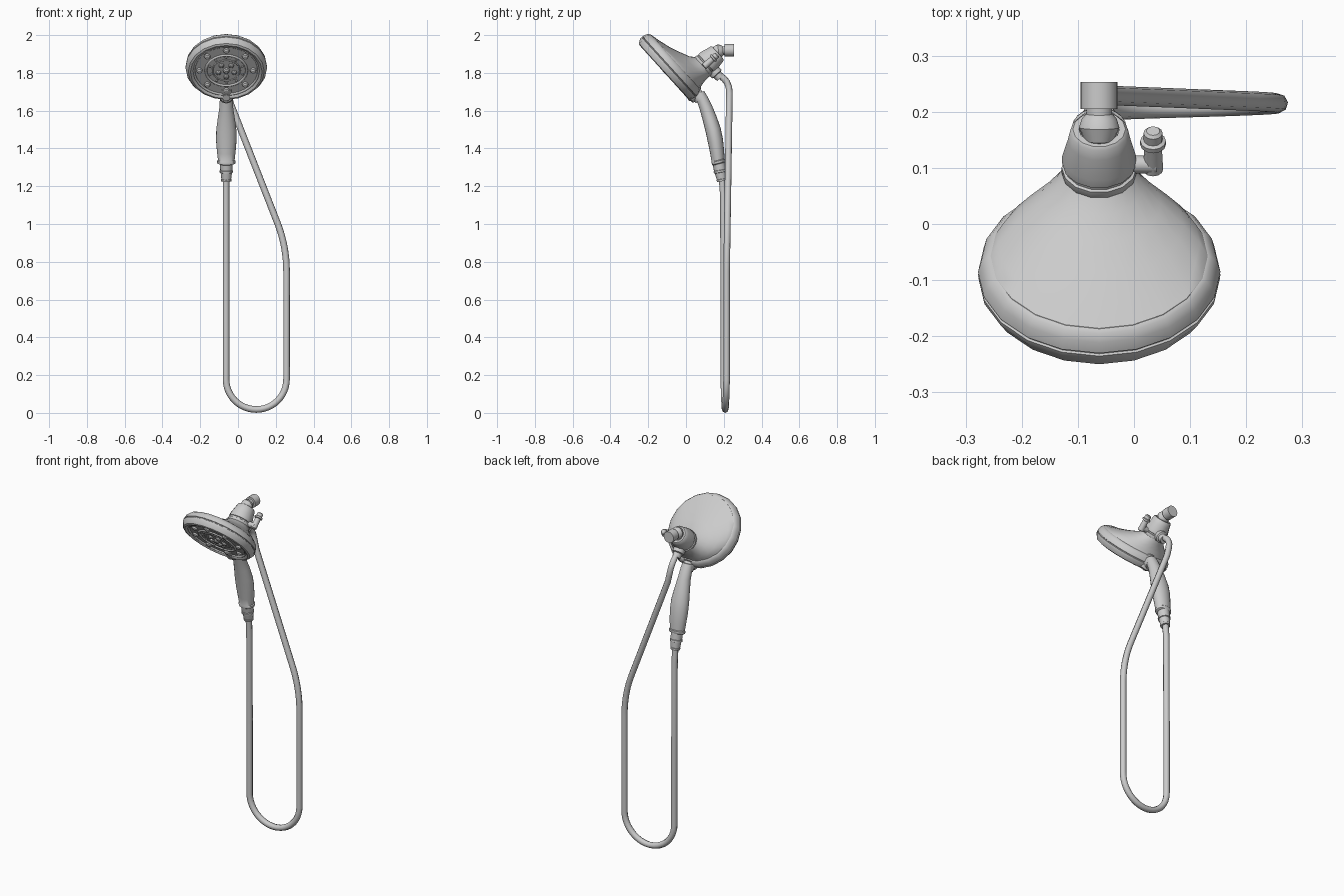
import bpy, bmesh, math
from mathutils import Vector, Matrix

cube = bpy.data.objects.get("Cube")
if cube:
    bpy.data.objects.remove(cube)

metal = bpy.data.materials.new("satin_grey")
metal.use_nodes = True
GREY = (0.6, 0.6, 0.6, 1)
metal.diffuse_color = GREY
metal.node_tree.nodes["Principled BSDF"].inputs["Base Color"].default_value = GREY

CX = -0.062                                  # centre plane of head and handle
AX = Vector((0, 0.74, 0.67)).normalized()    # shower axis, face to back
DN = Vector((0, 0.67, -0.74)).normalized()   # down along the face
X = Vector((1, 0, 0))
HEAD = Vector((CX, -0.095, 1.825))           # middle of the head rim


def head_pt(x, v, w):
    """Point in head space: across, down the face, along the axis."""
    return HEAD + X * x + DN * v + AX * w


def finish(ob, angle=35):
    ob.data.materials.clear()
    ob.data.materials.append(metal)
    bpy.ops.object.select_all(action='DESELECT')
    ob.select_set(True)
    bpy.context.view_layer.objects.active = ob
    bpy.ops.object.shade_smooth_by_angle(angle=math.radians(angle))
    return ob


def loft(name, rings, sides=16):
    """Skin rings of (centre, half-axis u, half-axis v), closed at both ends."""
    bm = bmesh.new()
    loops = []
    for c, u, v in rings:
        loops.append([bm.verts.new(c + u * math.cos(t) + v * math.sin(t))
                      for t in (2 * math.pi * i / sides for i in range(sides))])
    for a, b in zip(loops, loops[1:]):
        for i in range(sides):
            j = (i + 1) % sides
            bm.faces.new((a[i], a[j], b[j], b[i]))
    bm.faces.new(loops[0][::-1])
    bm.faces.new(loops[-1])
    bmesh.ops.recalc_face_normals(bm, faces=bm.faces)
    me = bpy.data.meshes.new(name)
    bm.to_mesh(me)
    bm.free()
    ob = bpy.data.objects.new(name, me)
    bpy.context.collection.objects.link(ob)
    return finish(ob)


def turned(name, origin, axis, profile, sides=16):
    """Turned part: profile of (distance along axis, radius)."""
    axis = Vector(axis).normalized()
    ref = X if abs(axis.x) < 0.9 else Vector((0, 0, 1))
    v = axis.cross(ref).normalized()
    u = v.cross(axis)
    return loft(name, [(Vector(origin) + axis * t, u * r, v * r) for t, r in profile], sides)


def ring(name, centre, radius, thick):
    rot = AX.to_track_quat('Z', 'Y').to_euler()
    bpy.ops.mesh.primitive_torus_add(major_radius=radius, minor_radius=thick, location=centre,
                                     rotation=rot, major_segments=32, minor_segments=8)
    ob = bpy.context.object
    ob.name = name
    return finish(ob, 60)


def tube(name, points, radius):
    cu = bpy.data.curves.new(name, 'CURVE')
    cu.dimensions = '3D'
    cu.bevel_depth = radius
    cu.bevel_resolution = 2
    cu.use_fill_caps = True
    sp = cu.splines.new('POLY')
    sp.points.add(len(points) - 1)
    for p, co in zip(sp.points, points):
        p.co = (*co, 1)
    ob = bpy.data.objects.new(name, cu)
    bpy.context.collection.objects.link(ob)
    bpy.ops.object.select_all(action='DESELECT')
    ob.select_set(True)
    bpy.context.view_layer.objects.active = ob
    bpy.ops.object.convert(target='MESH')
    return finish(bpy.context.object, 50)


# Head rim with a shallow dished face and a groove round the side
turned("head_rim", HEAD, AX, [
    (-0.018, 0.012), (-0.018, 0.172), (-0.026, 0.178), (-0.031, 0.190), (-0.027, 0.201),
    (-0.004, 0.215), (0.006, 0.216), (0.008, 0.212), (0.011, 0.212), (0.013, 0.216),
    (0.034, 0.211), (0.047, 0.201), (0.052, 0.192)], 20)

# Back shell sweeping down into the off-centre neck: (w, v, half-width, half-height)
loft("head_back", [(head_pt(0, v, w), X * rx, DN * ry) for w, v, rx, ry in [
    (0.045, 0.0, 0.197, 0.197), (0.052, 0.0, 0.193, 0.193), (0.062, 0.022, 0.180, 0.168),
    (0.080, 0.052, 0.150, 0.133), (0.104, 0.080, 0.110, 0.100),
    (0.125, 0.104, 0.080, 0.076), (0.146, 0.117, 0.064, 0.063)]], 20)

# Spray face: raised rings, outer nozzles and central cluster
ring("face_outer_ring", head_pt(0, 0, -0.018), 0.172, 0.007)
ring("face_inner_ring", head_pt(0, 0, -0.018), 0.108, 0.007)
ring("face_centre_ring", head_pt(0, 0, -0.018), 0.073, 0.004)


def nozzles(name, count, radius, size, height, sides, start):
    for i in range(count):
        t = start + 2 * math.pi * i / count
        turned(f"{name}_{i + 1}", head_pt(radius * math.cos(t), radius * math.sin(t), -0.016), -AX,
               [(0, size), (height * 0.7, size * 0.85), (height, size * 0.5)], sides)


nozzles("outer_nozzle", 8, 0.142, 0.018, 0.014, 10, 0)
nozzles("centre_nozzle", 5, 0.044, 0.015, 0.014, 8, math.pi / 2)
nozzles("middle_nozzle", 1, 0.0, 0.018, 0.016, 10, 0)
nozzles("small_nozzle", 10, 0.090, 0.006, 0.008, 6, 0.3)

# Ball-joint holder behind the neck, with collars
neck = head_pt(0, 0.117, 0.140)
turned("joint_holder", neck, AX, [
    (0, 0.064), (0.006, 0.067), (0.018, 0.067), (0.020, 0.062), (0.026, 0.062), (0.028, 0.066),
    (0.045, 0.066), (0.085, 0.056), (0.105, 0.052), (0.110, 0.047), (0.110, 0.036),
    (0.092, 0.033)], 14)
turned("joint_ball", (CX, 0.172, 1.915), (0, 1, 0.1), [
    (-0.035, 0.01), (-0.025, 0.026), (0, 0.036), (0.016, 0.031), (0.024, 0.023), (0.040, 0.023)], 16)
turned("wall_pipe", (CX, 0.205, 1.92), (0, 1, 0), [(0, 0.033), (0.048, 0.033)], 20)

# Diverter lever on the side of the holder
turned("lever_stem", (-0.02, 0.106, 1.845), X, [
    (0, 0.016), (0.045, 0.016), (0.060, 0.016), (0.064, 0.012)], 12)
turned("lever", (0.034, 0.094, 1.832), AX, [
    (0, 0.012), (0.004, 0.018), (0.050, 0.016), (0.062, 0.016), (0.064, 0.023),
    (0.073, 0.023), (0.076, 0.017), (0.092, 0.017), (0.097, 0.012)], 12)

# Hose outlet under the holder
turned("hose_outlet", (CX, 0.125, 1.835), DN, [
    (0, 0.028), (0.030, 0.028), (0.034, 0.034), (0.056, 0.034), (0.060, 0.025), (0.085, 0.023)], 12)

# Socket joining head and handle
turned("handle_socket", (CX, 0.010, 1.735), (0, 0.55, -0.60), [
    (0, 0.045), (0.050, 0.045), (0.058, 0.042), (0.062, 0.034), (0.10, 0.034)], 16)
turned("socket_button", (CX, 0.045, 1.690), (0, -0.75, -0.45), [
    (0, 0.038), (0.030, 0.038), (0.036, 0.032), (0.036, 0.024), (0.045, 0.018)], 14)

# Handle: (y, z, half-width, half-depth)
TILT = Vector((0, 0.95, 0.25)).normalized()
loft("handle", [(Vector((CX, y, z)), X * rx, TILT * ry) for y, z, rx, ry in [
    (0.070, 1.697, 0.031, 0.027), (0.085, 1.665, 0.034, 0.031), (0.104, 1.620, 0.036, 0.034),
    (0.125, 1.560, 0.045, 0.038), (0.143, 1.500, 0.053, 0.041), (0.156, 1.440, 0.054, 0.041),
    (0.165, 1.380, 0.049, 0.038), (0.170, 1.338, 0.044, 0.035), (0.171, 1.334, 0.049, 0.037),
    (0.173, 1.322, 0.048, 0.036), (0.174, 1.318, 0.040, 0.032)]], 20)

# Stepped ferrule at the hose end of the handle
turned("ferrule", (CX, 0.173, 1.325), (0, 0.18, -1), [
    (0, 0.034), (0.040, 0.032), (0.042, 0.035), (0.052, 0.035), (0.054, 0.030),
    (0.088, 0.026), (0.090, 0.028), (0.100, 0.027)], 16)

# Hose: down from the handle, round the loop, up the side and back to the outlet
R, LOOP = 0.16, Vector((0.097, 0.2, 0.178))
path = [(-0.063, 0.19, 1.25), (-0.063, 0.198, 1.15), (-0.063, 0.2, 0.6)]
for i in range(25):
    t = math.pi * i / 24
    path.append((LOOP.x - R * math.cos(t), LOOP.y + 0.015 * i / 24, LOOP.z - R * math.sin(t)))
bend, end = 0.7, math.radians(21.4)
for i in range(9):
    t = end * i / 8
    path.append((0.257 - bend * (1 - math.cos(t)), 0.215 + 0.004 * i / 8, 0.75 + bend * math.sin(t)))
path += [(-0.040, 0.229, 1.64), (-0.052, 0.230, 1.69), (-0.059, 0.227, 1.725),
         (-0.062, 0.216, 1.752), (-0.062, 0.200, 1.770), (-0.062, 0.175, 1.790)]
tube("hose", path, 0.0175)
